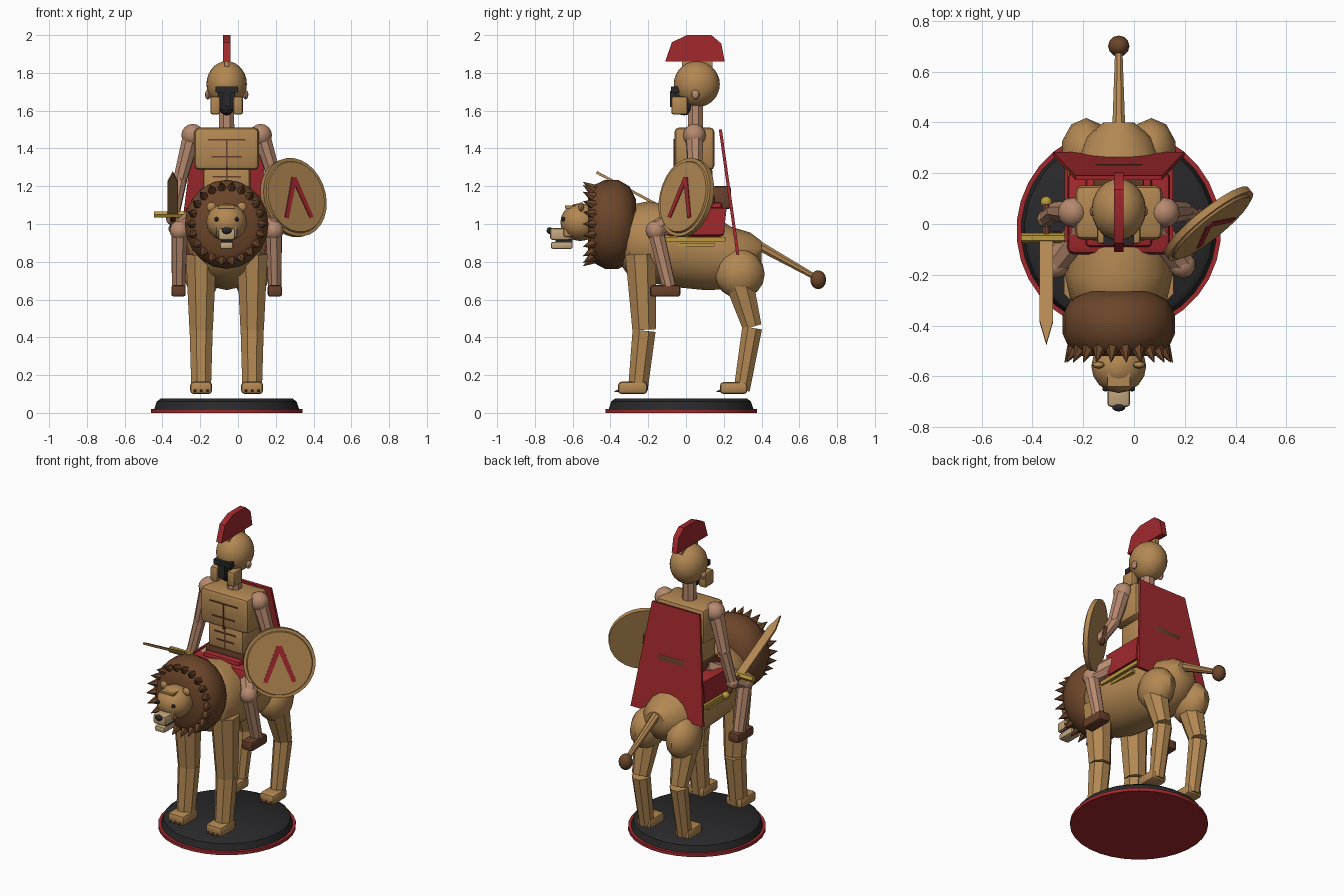
import bpy, bmesh, math
from mathutils import Vector, Matrix

cube = bpy.data.objects.get("Cube")
if cube:
    bpy.data.objects.remove(cube, do_unlink=True)

CX = -0.06          # the figure's plane of symmetry
made = []


def material(name, r, g, b):
    m = bpy.data.materials.new(name)
    m.use_nodes = True
    m.diffuse_color = (r, g, b, 1)
    m.node_tree.nodes["Principled BSDF"].inputs["Base Color"].default_value = (r, g, b, 1)
    return m


TAN = material("tan", 0.45, 0.245, 0.085)
SKIN = material("skin", 0.47, 0.25, 0.155)
BROWN = material("mane brown", 0.15, 0.06, 0.023)
LEATHER = material("leather brown", 0.14, 0.05, 0.024)
RED = material("red", 0.36, 0.022, 0.027)
BLACK = material("black", 0.022, 0.022, 0.024)
GOLD = material("gold", 0.5, 0.32, 0.05)
CREAM = material("cream", 0.55, 0.39, 0.21)


def finish(name, bm, mat, matrix=Matrix()):
    bmesh.ops.transform(bm, matrix=matrix, verts=bm.verts)
    bmesh.ops.recalc_face_normals(bm, faces=bm.faces)
    me = bpy.data.meshes.new(name)
    bm.to_mesh(me)
    bm.free()
    me.materials.append(mat)
    ob = bpy.data.objects.new(name, me)
    ob.location.x = CX
    bpy.context.collection.objects.link(ob)
    made.append(ob)
    return ob


def ball(name, loc, size, mat, seg=12, rings=8):
    if isinstance(size, (int, float)):
        size = (size,) * 3
    bm = bmesh.new()
    bmesh.ops.create_uvsphere(bm, u_segments=seg, v_segments=rings, radius=1)
    return finish(name, bm, mat, Matrix.Translation(loc) @ Matrix.Diagonal((*size, 1)))


def limb(name, a, b, r1, r2, mat, n=8):
    a, b = Vector(a), Vector(b)
    bm = bmesh.new()
    bmesh.ops.create_cone(bm, cap_ends=True, segments=n, radius1=r1, radius2=r2, depth=(b - a).length)
    turn = (b - a).to_track_quat('Z', 'Y').to_matrix().to_4x4()
    spin = Matrix.Rotation(math.pi / n, 4, 'Z')
    return finish(name, bm, mat, Matrix.Translation((a + b) / 2) @ turn @ spin)


def box(name, lo, hi, mat, bevel=0.0):
    lo, hi = Vector(lo), Vector(hi)
    bm = bmesh.new()
    bmesh.ops.create_cube(bm, size=1)
    bmesh.ops.transform(bm, matrix=Matrix.Translation((lo + hi) / 2) @ Matrix.Diagonal((*(hi - lo), 1)), verts=bm.verts)
    if bevel:
        bmesh.ops.bevel(bm, geom=bm.edges[:], offset=bevel, segments=2, profile=0.5, affect='EDGES')
    return finish(name, bm, mat)


def plate(name, pts, origin, u, v, thick, mat):
    u, v, origin = Vector(u).normalized(), Vector(v).normalized(), Vector(origin)
    n = u.cross(v).normalized()
    bm = bmesh.new()
    face = bm.faces.new([bm.verts.new(origin + u * p + v * q - n * thick / 2) for p, q in pts])
    ext = bmesh.ops.extrude_face_region(bm, geom=[face])["geom"]
    bmesh.ops.translate(bm, vec=n * thick, verts=[e for e in ext if isinstance(e, bmesh.types.BMVert)])
    return finish(name, bm, mat)


def loft(name, stations, mat, n=16):
    # elliptical rings (y, z, x radius, z radius) joined along y
    bm = bmesh.new()
    rings = [[bm.verts.new((rx * math.cos(k * math.tau / n), y, z + rz * math.sin(k * math.tau / n)))
              for k in range(n)] for y, z, rx, rz in stations]
    for r, s in zip(rings, rings[1:]):
        for k in range(n):
            bm.faces.new((r[k], r[(k + 1) % n], s[(k + 1) % n], s[k]))
    bm.faces.new(rings[0])
    bm.faces.new(rings[-1])
    return finish(name, bm, mat)


def disc(name, y, z0, z1, r0, r1, mat):
    return limb(name, (0, y, z0), (0, y, z1), r0, r1, mat, 32)


# Base
disc("base_rim", -0.026, 0, 0.02, 0.403, 0.403, RED)
disc("base_side", -0.026, 0.02, 0.06, 0.385, 0.372, BLACK)
disc("base_top", -0.026, 0.06, 0.075, 0.372, 0.352, BLACK)

# Lion body, tail
loft("lion_body", [(-.37, .94, .1, .12), (-.3, .91, .19, .19), (-.2, .905, .212, .215), (-.05, .88, .2, .215),
                   (.1, .86, .185, .21), (.24, .82, .17, .165), (.34, .83, .13, .125), (.4, .85, .06, .06)], TAN)
limb("tail", (0, .36, .9), (0, .7, .71), .028, .015, TAN)
ball("tail_tip", (0, .7, .705), (.042, .042, .05), BROWN)

# Lion legs
for side, s in (("right", -1), ("left", 1)):
    x = s * .135
    limb(f"{side}_front_upper_leg", (x, -.24, .84), (x, -.222, .44), .088, .067, TAN)
    limb(f"{side}_front_lower_leg", (x, -.222, .435), (x, -.255, .12), .066, .056, TAN)
    box(f"{side}_front_paw", (x - .058, -.36, .1), (x + .058, -.205, .165), TAN, .018)
    ball(f"{side}_thigh", (x * .95, .285, .735), (.1, .132, .13), TAN, 10, 8)
    limb(f"{side}_hind_upper_leg", (x, .285, .68), (x, .35, .455), .08, .055, TAN)
    limb(f"{side}_hind_lower_leg", (x, .35, .45), (x, .295, .12), .057, .046, TAN)
    box(f"{side}_hind_paw", (x - .052, .18, .1), (x + .052, .325, .163), TAN, .018)
    for paw, y in (("front", -.366), ("hind", .174)):
        for k in (-1, 0, 1):
            limb(f"{side}_{paw}_claw", (x + k * .033, y + .025, .122), (x + k * .033, y - .012, .112), .012, .003, BROWN, 6)

# Mane with a ring of tufts
loft("mane", [(-.52, 1, .15, .16), (-.49, 1, .195, .205), (-.43, .998, .222, .235), (-.36, .998, .222, .236),
              (-.3, .995, .19, .205), (-.265, .99, .13, .14)], BROWN, 20)
for k in range(22):
    a = k * math.tau / 22
    c, d = math.cos(a), math.sin(a)
    limb("mane_tuft", (c * .17, -.475, 1 + d * .18), (c * .213, -.545, 1 + d * .225), .034, .001, BROWN, 6)

# Lion face
ball("lion_head", (0, -.56, 1.01), (.108, .105, .1), TAN, 16, 10)
box("muzzle_bridge", (-.055, -.65, .93), (.055, -.58, .992), TAN, .012)
box("muzzle", (-.045, -.72, .915), (.045, -.61, .978), CREAM, .014)
box("lower_jaw", (-.035, -.715, .868), (.035, -.6, .905), CREAM, .01)
box("mouth", (-.03, -.69, .9), (.03, -.6, .92), BLACK)
ball("lion_nose", (0, -.722, .965), (.026, .016, .018), BLACK)
box("lion_brow", (-.045, -.64, 1.083), (.045, -.58, 1.097), TAN)
for s in (-1, 1):
    ball("lion_eye", (s * .053, -.648, 1.025), .012, BLACK, 8, 6)
    ball("lion_ear", (s * .08, -.555, 1.09), (.026, .014, .026), TAN, 8, 6)

# Saddle
box("saddle_cloth", (-.205, -.12, .93), (.205, .205, 1.09), RED, .03)
box("saddle_seat", (-.13, -.09, 1.07), (.13, .19, 1.115), RED, .015)
box("saddle_back", (-.1, .14, 1.08), (.1, .237, 1.2), LEATHER, .012)
for s in (-1, 1):
    plate("saddle_side", [(-.05, -.065), (.2, -.065), (.215, .075), (-.07, .075)], (s * .207, 0, 1.01), (0, 1, 0), (0, 0, 1), .014, RED)
    box("saddle_trim", (s * .205 - .009, -.12, .908), (s * .205 + .009, .21, .932), GOLD)
    box("girth_buckle", (s * .19 - .012, -.04, .882), (s * .19 + .012, .15, .9), GOLD)

# Rider torso with carved breastplate lines
box("chest", (-.172, -.062, 1.285), (.172, .152, 1.512), TAN, .028)
box("abdomen", (-.125, -.045, 1.12), (.125, .14, 1.3), TAN, .02)
box("belt", (-.135, -.055, 1.1), (.135, .15, 1.15), LEATHER, .01)
box("breastplate_line", (-.004, -.066, 1.285), (.004, -.06, 1.45), LEATHER)
box("abdomen_line", (-.004, -.049, 1.15), (.004, -.043, 1.285), LEATHER)
for z, w, y in ((1.446, .1, -.064), (1.355, .08, -.064), (1.25, .075, -.047), (1.2, .06, -.047)):
    box("muscle_line", (-w, y - .003, z - .004), (w, y + .003, z + .004), LEATHER)

# Rider head and helmet
limb("neck", (0, .05, 1.48), (0, .05, 1.66), .044, .042, SKIN)
ball("helmet", (0, .057, 1.74), (.107, .122, .122), TAN, 20, 14)
ball("beard", (0, -.01, 1.625), (.045, .055, .05), BLACK, 10, 8)
box("face_opening", (-.045, -.058, 1.61), (.045, 0, 1.7), BLACK)
box("visor_brow", (-.06, -.08, 1.695), (.06, -.03, 1.727), BLACK)
box("nose_guard", (-.022, -.084, 1.62), (.022, -.04, 1.705), BLACK)
for s in (-1, 1):
    box("cheek_guard", (s * .06 - .026, -.078, 1.58), (s * .06 + .026, .01, 1.675), TAN, .012)
    ball("ear", (s * .1, .05, 1.685), (.015, .022, .026), SKIN, 8, 6)
box("crest_holder", (-.012, -.02, 1.82), (.012, .14, 1.87), TAN)
plate("crest", [(-.11, 1.86), (.205, 1.86), (.187, 1.955), (.135, 2), (.005, 2), (-.075, 1.962)],
      (0, 0, 0), (0, 1, 0), (0, 0, 1), .038, RED)

# Cape
plate("cape", [(-.17, 0), (.17, 0), (.258, -.67), (-.258, -.67)], (0, .182, 1.5), (1, 0, 0), (0, -.14, 1), .016, RED)

# Rider arms and legs
hands = {"right": ((-.245, .05, 1.24), (-.285, .02, 1.03)), "left": ((.255, .05, 1.24), (.315, .015, 1.13))}
for side, s in (("right", -1), ("left", 1)):
    elbow, hand = hands[side]
    ball(f"{side}_shoulder", (s * .18, .045, 1.47), .06, SKIN, 12, 8)
    limb(f"{side}_upper_arm", (s * .19, .045, 1.45), elbow, .048, .038, SKIN)
    ball(f"{side}_elbow", elbow, .039, SKIN, 8, 6)
    limb(f"{side}_forearm", elbow, hand, .037, .032, SKIN)
    ball(f"{side}_hand", hand, .037, SKIN, 8, 6)
    limb(f"{side}_thigh", (s * .1, .04, 1.08), (s * .25, -.155, .97), .062, .05, SKIN)
    ball(f"{side}_knee", (s * .25, -.16, .965), .054, SKIN, 10, 8)
    limb(f"{side}_shin", (s * .25, -.16, .96), (s * .255, -.085, .65), .045, .037, SKIN)
    box(f"{side}_boot", (s * .255 - .038, -.19, .616), (s * .255 + .038, -.03, .676), LEATHER, .012)

# Sword held forward and upward
d = Vector((0, -.88, .47)).normalized()
hilt = Vector((-.285, -.055, 1.05))
plate("sword_blade", [(-.027, 0), (.027, 0), (.027, .37), (0, .475), (-.027, .37)], hilt, (1, 0, 0), d, .014, TAN)
limb("sword_guard", hilt - Vector((.1, 0, 0)), hilt + Vector((.09, 0, 0)), .019, .019, GOLD, 6)
limb("sword_grip", hilt, hilt - d * .15, .016, .016, LEATHER)
ball("sword_pommel", hilt - d * .16, .024, GOLD, 8, 6)

# Round shield with a painted chevron
n = Vector((.61, -.76, .2)).normalized()
u = Vector((0, 0, 1)).cross(n).normalized()
v = n.cross(u)
c = Vector((.355, 0, 1.14))
limb("shield", c - n * .016, c + n * .012, .212, .212, TAN, 28)
limb("shield_face", c + n * .01, c + n * .022, .195, .19, TAN, 28)
for s in (-1, 1):
    plate("shield_stripe", [(0, .105), (0, .06), (s * .072, -.115), (s * .097, -.11), (s * .015, .105)],
          c + n * .023, u, v, .008, RED)
limb("shield_grip", c - n * .05 - v * .06, c - n * .05 + v * .06, .014, .014, LEATHER, 6)

# Smooth the rounded parts, keeping the hard edges
bpy.ops.object.select_all(action='DESELECT')
for ob in made:
    ob.select_set(True)
bpy.context.view_layer.objects.active = made[0]
bpy.ops.object.shade_smooth_by_angle(angle=math.radians(40))
